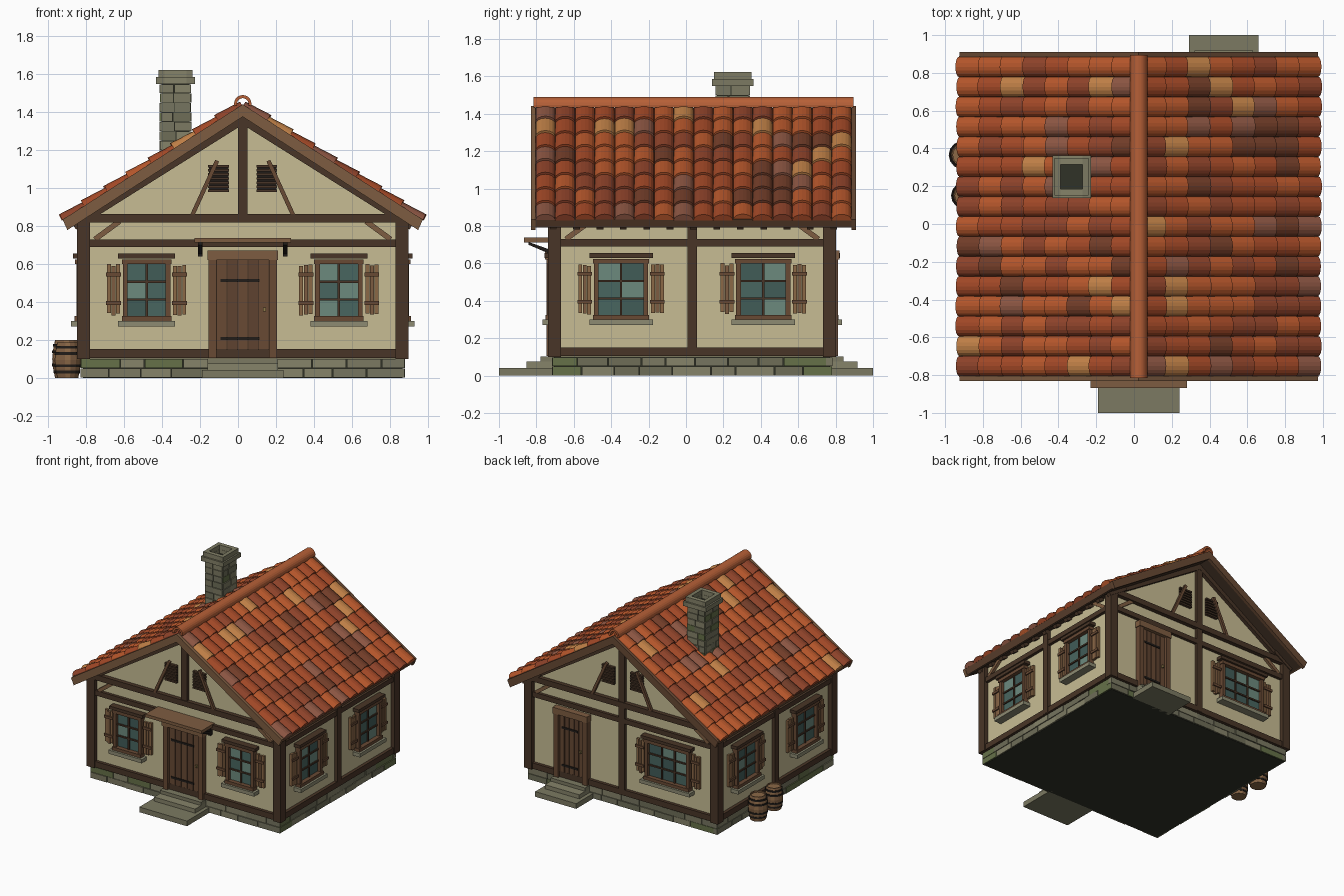
import bpy, bmesh, random
from math import pi, sin, cos, atan
from mathutils import Matrix, Vector

if "Cube" in bpy.data.objects:
    bpy.data.objects.remove(bpy.data.objects["Cube"])

random.seed(4)
T = lambda x, y, z: Matrix.Translation((x, y, z))
R = Matrix.Rotation
CX, CY, HX, HY = 0.025, 0.033, 0.84, 0.735      # house centre, wall half sizes
ROOF_Y, RIDGE, SLOPE = 0.04, 1.43, atan(0.64)
DARK, MID, LIGHT, PLANK = '4A382B', '684B37', '7D5D43', '8A6848'
CREAM, IRON, MORTAR = 'C6BB92', '26221F', '33352C'
STONES = ['7B7962', '6E6D58', '858269', '757460', '66704A']
TILES = ['B5572F'] * 4 + ['A24A2B'] * 4 + ['8E452E'] * 3 + ['8C5745', 'C08049', '73402D']


def material(hexcol):
    m = bpy.data.materials.get(hexcol)
    if not m:
        m = bpy.data.materials.new(hexcol)
        c = [(int(hexcol[i:i + 2], 16) / 255) ** 2.2 for i in (0, 2, 4)]
        m.diffuse_color = (*c, 1)
        m.use_nodes = True
        m.node_tree.nodes["Principled BSDF"].inputs["Base Color"].default_value = m.diffuse_color
    return m


def wall(k, cx=CX, cy=CY, hx=HX, hy=HY):
    """Wall frame: 0 front, 1 right, 2 back, 3 left."""
    return T(cx, cy, 0) @ R(k * pi / 2, 4, 'Z') @ T(0, -(hx if k % 2 else hy), 0)


class Part:
    """One object made of prisms: (u, v) outlines extruded outwards from d0 to d1."""
    def __init__(self, name, M=Matrix()):
        self.name, self.M, self.bm, self.cols = name, M, bmesh.new(), []

    def slot(self, col):
        if col not in self.cols:
            self.cols.append(col)
        return self.cols.index(col)

    def prism(self, col, poly, d0, d1, M=None):
        M = self.M if M is None else M
        a, b = [[self.bm.verts.new(M @ Vector((u, -d, v))) for u, v in poly] for d in (d0, d1)]
        n = len(poly)
        faces = [a, b[::-1]] + [[a[i], b[i], b[(i + 1) % n], a[(i + 1) % n]] for i in range(n)]
        for f in faces:
            self.bm.faces.new(f).material_index = self.slot(col)

    def box(self, col, u0, u1, v0, v1, d0, d1, M=None):
        self.prism(col, [(u0, v0), (u1, v0), (u1, v1), (u0, v1)], d0, d1, M)

    def beam(self, col, p, q, w, d0, d1):
        p, q = Vector(p), Vector(q)
        n = (q - p).orthogonal().normalized() * w / 2
        self.prism(col, [p - n, q - n, q + n, p + n], d0, d1)

    def lathe(self, cols, prof, x, y, n=14):
        rings = [[self.bm.verts.new((x + r * cos(i * 2 * pi / n), y + r * sin(i * 2 * pi / n), z))
                  for i in range(n)] for r, z in prof]
        for a, b in zip(rings, rings[1:]):
            for i in range(n):
                j = (i + 1) % n
                self.bm.faces.new((a[i], a[j], b[j], b[i])).material_index = self.slot(cols[i % len(cols)])
        for ring in (rings[0], rings[-1]):
            self.bm.faces.new(ring).material_index = self.slot(cols[0])

    def done(self):
        bmesh.ops.recalc_face_normals(self.bm, faces=self.bm.faces)
        me = bpy.data.meshes.new(self.name)
        self.bm.to_mesh(me)
        self.bm.free()
        for c in self.cols:
            me.materials.append(material(c))
        bpy.context.collection.objects.link(bpy.data.objects.new(self.name, me))


def masonry(p, M, half, z0, z1, rows, w, d):
    h = (z1 - z0) / rows
    for r in range(rows):
        u = -half
        while u < half - 0.001:
            e = u + w * random.uniform(0.75, 1.25)
            if e > half - w * 0.4:
                e = half
            p.box(random.choice(STONES), u + .002, e - .002, z0 + r * h + .002, z0 + (r + 1) * h - .002,
                  -.02, d + random.uniform(-.003, .003), M)
            u = e


def window(name, M, c, g, cols=2):
    p = Part(name, M @ T(c, 0, 0))
    pw, ph = 2 * g / cols, .28 / 3
    for i in range(cols):
        for j in range(3):
            p.box(random.choice(['435C58', '4A6660', '6C897D']), -g + i * pw, -g + (i + 1) * pw,
                  .32 + j * ph, .32 + (j + 1) * ph, -.01, .012)
    for i in range(1, cols):
        p.box(DARK, -g + i * pw - .006, -g + i * pw + .006, .32, .6, 0, .022)
    for j in (1, 2):
        p.box(DARK, -g, g, .314 + j * ph, .326 + j * ph, 0, .022)
    for s in (-1, 1):
        p.box(MID, s * g, s * (g + .025), .3, .61, 0, .038)
        for k in range(3):                                    # shutter planks
            u = g + .04 + k * .024
            j = random.uniform(-.008, .008)
            p.box((PLANK, LIGHT, PLANK)[k], s * u, s * (u + .021), .335 + j, .595 + j, .004, .024)
        for z in (.385, .535):
            p.box(MID, s * (g + .035), s * (g + .113), z, z + .02, .02, .034)
    p.box(MID, -g - .03, g + .03, .3, .325, 0, .048)
    p.box(MID, -g - .03, g + .03, .6, .625, 0, .045)
    p.box(DARK, -g - .05, g + .05, .63, .655, 0, .055)
    p.box('8C8A72', -g - .05, g + .05, .27, .3, 0, .065)
    p.done()


def door(name, M, c, h):
    p = Part(name, M @ T(c, 0, 0))
    inner, n = h - .042, 5
    for s in (-1, 1):
        p.box(MID, s * inner, s * h, .105, .62, 0, .045)
    p.box(LIGHT, -h - .005, h + .005, .62, .67, 0, .052)
    w = 2 * inner / n
    for i in range(n):
        p.box((MID, '5F4433')[i % 2], -inner + i * w + .003, -inner + (i + 1) * w - .003, .11, .62, 0, .025)
    p.box(DARK, -inner, inner, .11, .62, 0, .018)
    for z in (.2, .505):
        p.box(IRON, -inner + .02, inner - .05, z, z + .016, .02, .031)
    p.box('8F7A4C', inner - .03, inner - .016, .35, .37, .02, .042)
    p.done()
    # stone steps
    p = Part(name + '_steps', M @ T(c, 0, 0))
    k = h + .035
    p.box('7B7962', -k, k, 0, .042, -.02, 1.0 - abs(CY + (HY if M.translation.y > 0 else -HY)) - HY + abs(M.translation.y) + HY - abs(M.translation.y))
    p.box('858269', -k + .03, k - .03, .042, .075, -.02, .15)
    p.box('7B7962', -k + .03, k - .03, .075, .102, -.02, .075)
    p.done()


# house body and stone base
p = Part('plaster_walls', wall(0))
p.prism(CREAM, [(-HX, .09), (HX, .09), (HX, .88), (0, 1.4), (-HX, .88)], -2 * HY, 0)
p.done()
p = Part('stone_foundation')
p.box(MORTAR, -HX - .003, HX + .003, 0, .102, -2 * HY - .003, .003, wall(0))
for k in range(4):
    masonry(p, wall(k), (HY if k % 2 else HX) + .014, 0, .1, 2, .17, .014)
p.done()

# timber framing on each wall
for k, side in enumerate(('front', 'right', 'back', 'left')):
    p = Part(side + '_timber_frame', wall(k))
    H = HY if k % 2 else HX
    for v0, v1, d in ((.105, .152, .026), (.69, .73, .024), (.82, .865, .034)):
        p.box(DARK, -H, H, v0, v1, -.01, d)
    if k:
        p.box(DARK, -.026, .026, .11, .82, -.01, .028)
    for s in (-1, 1):
        p.beam(LIGHT, (s * (H - .06), .73), (s * (H - .19), .825), .028, 0, .022)
    if k % 2 == 0:                                            # gable timbers and vents
        p.prism(DARK, [(0, 1.4), (.87, .845), (.78, .845), (0, 1.335), (-.78, .845), (-.87, .845)], -.01, .03)
        p.box(DARK, -.026, .026, .86, 1.37, -.01, .028)
        for s in (-1, 1):
            p.box(IRON, s * .075, s * .178, .985, 1.12, 0, .006)
            for i in range(7):
                z = .98 + i * .0215
                p.box(DARK, s * .073, s * .182, z, z + .013, 0, .022)
            p.beam(MID, (s * .265, .86), (s * .135, 1.145), .022, .012, .034)
    p.done()
p = Part('corner_posts')
for x in (-HX, HX):
    for y in (-HY, HY):
        p.box(DARK, x - .035, x + .035, .1, .86, -y - .035, -y + .035, T(CX, CY, 0))
p.done()

# windows, doors and porch canopy
for s in (-1, 1):
    window(('left' if s < 0 else 'right') + '_front_window', wall(0), s * .507, .10)
    for k, n in ((1, 'right'), (3, 'left')):
        window(f'{n}_side_window_{"a" if s < 0 else "b"}', wall(k), s * .38, .12)
window('back_window', wall(2), .415, .175, 3)
door('front_door', wall(0), 0, .18)
door('back_door', wall(2), -.45, .15)
p = Part('door_canopy', wall(0))
p.box(LIGHT, -.255, .255, .713, .738, 0, .165)
for s in (-1, 1):
    M = T(CX + s * .225, CY - HY, 0) @ R(pi / 2, 4, 'Z')
    p.prism(IRON, [(0, .64), (-.14, .7), (-.14, .715), (0, .665)], -.012, .012, M)
    p.box(IRON, -.03, 0, .64, .713, -.012, .012, M)
p.done()

# roof deck, bargeboards, fascia and rafter tails
M = T(CX, ROOF_Y, 0)
chevron = lambda t, a, w: [(0, t), (a, t - .64 * a), (a - .025, t - .64 * a - w + .01), (0, t - w),
                           (.025 - a, t - .64 * a - w + .01), (-a, t - .64 * a)]
p = Part('roof_deck', M)
p.prism('46372B', chevron(RIDGE, .935, .05), -.85, .85)
p.done()
p = Part('roof_trim', M)
for s in (-1, 1):
    p.prism(LIGHT if s > 0 else MID, chevron(RIDGE + .012, .95, .065), s * .845, s * .87)
slopes = [T(CX, ROOF_Y, RIDGE) @ R(k * pi / 2, 4, 'Z') @ R(SLOPE, 4, 'X') for k in (1, 3)]
for S in slopes:
    p.box(MID, -.85, .85, -.04, .012, 1.098, 1.122, S)
    for i in range(13):
        u = (i - 6) * .125
        p.box(DARK, u - .018, u + .018, -.072, -.04, .9, 1.09, S)
p.done()

# barrel roof tiles
p = Part('roof_tiles')
L, W = .139, .1056
arc = [(-W / 2 * cos(i * pi / 8), -.006 + .036 * sin(i * pi / 8)) for i in range(9)]
for S in slopes:
    for c in range(16):
        for r in range(8):
            p.prism(random.choice(TILES), arc, 0, L + .008 + random.uniform(0, .008),
                    S @ T((c - 7.5) * W, -r * L, 0) @ R(-.09, 4, 'X'))
p.done()
p = Part('ridge_cap', M)
ring = lambda r: [(r * cos(a), 1.445 + r * sin(a)) for a in (-.25 + i * (pi + .5) / 12 for i in range(13))]
p.prism('B5603A', ring(.046) + ring(.03)[::-1], -.855, .855)
p.done()

# chimney
QX, QY = -.33, .25
p = Part('chimney')
C = T(QX, QY, 0)
p.box(MORTAR, -.074, .074, 1.08, 1.555, -.084, .084, C)
for k in range(4):
    masonry(p, wall(k, QX, QY, .08, .09), .088 if k % 2 else .078, 1.1, 1.55, 9, .085, .002)
for z, o in ((1.55, .022), (1.587, .01)):
    a, b = .08 + o, .09 + o
    for s in (-1, 1):
        p.box(STONES[0], s * .058, s * a, z, z + .036, -b, b, C)
        p.box(STONES[2], -.058, .058, z, z + .036, s * .066, s * b, C)
p.done()

# barrels by the left wall
for i, (x, y, f) in enumerate(((-.905, .365, 1), (-.898, .15, .93))):
    p = Part(f'barrel_{i + 1}')
    p.lathe([PLANK, LIGHT], [(r * f, z * f) for r, z in (
        (.06, 0), (.07, .05), (.075, .1), (.07, .15), (.06, .2), (.053, .2), (.053, .188))], x, y)
    for z, r in ((.025, .069), (.06, .075), (.13, .076), (.165, .0705)):
        p.lathe([IRON], [(r * f - .012, z * f), (r * f, z * f), (r * f, z * f + .014), (r * f - .012, z * f + .014)], x, y)
    p.done()
